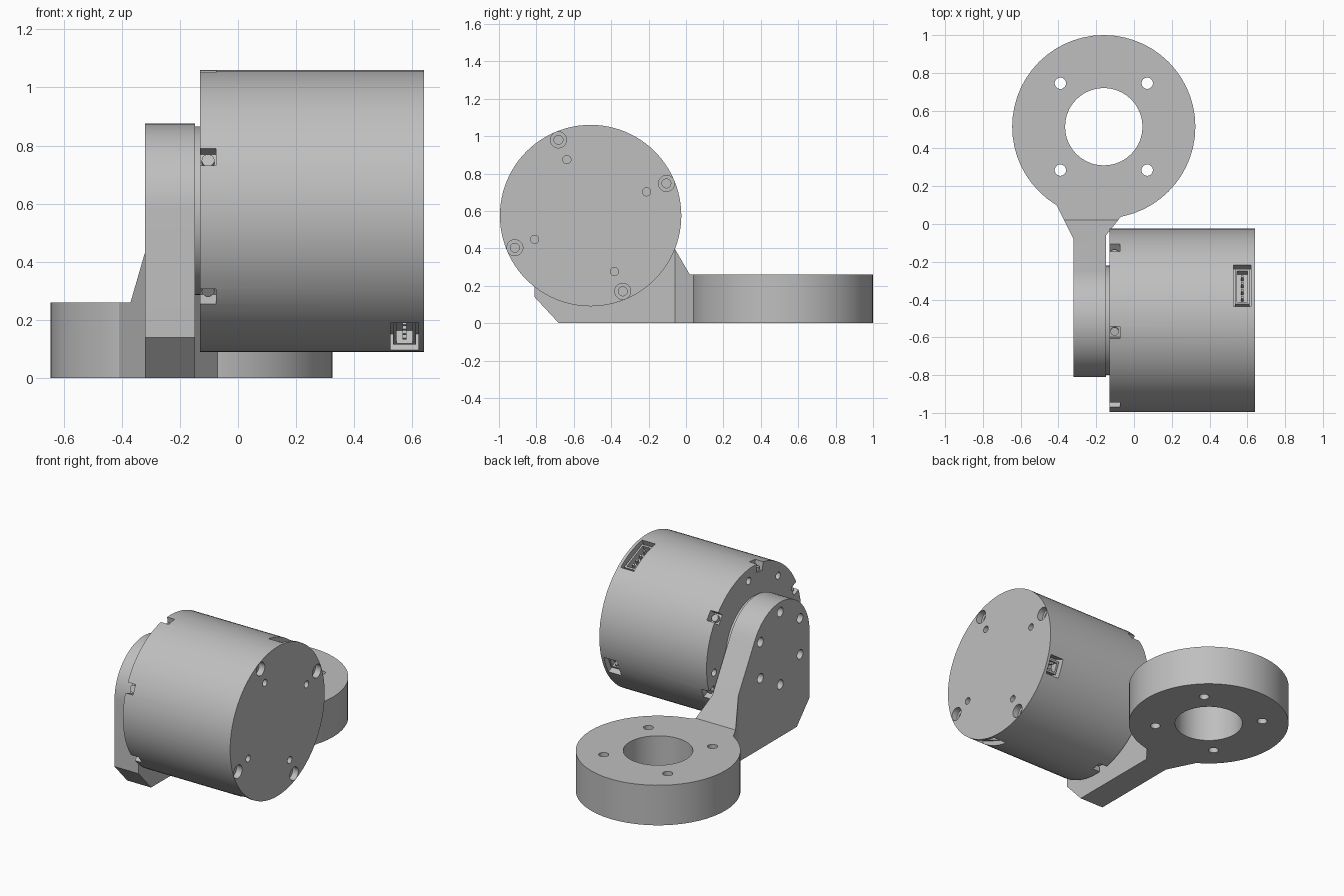
import bpy, bmesh
from math import radians, cos, sin
from mathutils import Matrix, Vector

old = bpy.data.objects.get("Cube")
if old:
    bpy.data.objects.remove(old, do_unlink=True)

# One plain grey for the whole assembly
grey = bpy.data.materials.new("machined_grey")
grey.use_nodes = True
grey.diffuse_color = (0.52, 0.52, 0.52, 1)
grey.node_tree.nodes["Principled BSDF"].inputs["Base Color"].default_value = (0.52, 0.52, 0.52, 1)

AXIS = Vector((0, -0.51, 0.575))          # motor axis, running along x
BODY_R, X0, X1 = 0.485, -0.13, 0.64
RING = Vector((-0.16, 0.515, 0.13))
TO_X = Matrix.Rotation(radians(90), 4, 'Y')
TO_Y = Matrix.Rotation(radians(90), 4, 'X')


def polar(angle, x=0, r=0):
    """Frame on the motor: local y points outwards at the angle, x along the axis."""
    return (Matrix.Translation(AXIS) @ Matrix.Rotation(radians(angle), 4, 'X')
            @ Matrix.Translation((x, r, 0)))


def cyl(bm, matrix, r, depth, seg=24):
    bmesh.ops.create_cone(bm, cap_ends=True, segments=seg, radius1=r, radius2=r,
                          depth=depth, matrix=matrix)


def box(bm, matrix, size):
    bmesh.ops.create_cube(bm, size=1, matrix=matrix @ Matrix.Diagonal((*size, 1)))


def prism(bm, points, offset):
    face = bm.faces.new([bm.verts.new(p) for p in points])
    out = bmesh.ops.extrude_face_region(bm, geom=[face], use_keep_orig=True)
    bmesh.ops.translate(bm, vec=offset,
                        verts=[v for v in out["geom"] if isinstance(v, bmesh.types.BMVert)])


def make(name, build):
    bm = bmesh.new()
    build(bm)
    bmesh.ops.recalc_face_normals(bm, faces=bm.faces)
    mesh = bpy.data.meshes.new(name)
    bm.to_mesh(mesh)
    bm.free()
    mesh.materials.append(grey)
    ob = bpy.data.objects.new(name, mesh)
    bpy.context.collection.objects.link(ob)
    return ob


def select(ob):
    bpy.ops.object.select_all(action='DESELECT')
    ob.select_set(True)
    bpy.context.view_layer.objects.active = ob


def boolean(ob, build, operation='DIFFERENCE'):
    tool = make("cutter", build)
    tool.hide_render = True
    mod = ob.modifiers.new("cut", 'BOOLEAN')
    mod.operation, mod.solver, mod.object = operation, 'EXACT', tool
    select(ob)
    bpy.ops.object.modifier_apply(modifier=mod.name)
    bpy.data.objects.remove(tool, do_unlink=True)


def smooth(ob):
    select(ob)
    bpy.ops.object.shade_smooth_by_angle(angle=radians(25))


# Bracket: side profile of the arm, trimmed by its tapering plan
def arm_side(bm):
    arc = [(AXIS.y + 0.3 * cos(radians(a)), AXIS.z + 0.3 * sin(radians(a)))
           for a in range(30, 181, 6)]
    outline = [(-0.68, 0), (0.2, 0), (0.2, 0.26), (0.02, 0.26)] + arc + [(-0.81, 0.14)]
    prism(bm, [(-0.6, y, z) for y, z in outline], (1, 0, 0))


def arm_plan(bm):
    outline = [(-0.32, -0.9), (-0.148, -0.9), (-0.148, -0.06), (-0.07, 0.038),
               (-0.05, 0.3), (-0.3, 0.3), (-0.41, 0.1), (-0.32, -0.08)]
    prism(bm, [(x, y, -0.1) for x, y in outline], (0, 0, 1.2))


def bracket_holes(bm):
    cyl(bm, Matrix.Translation(RING), 0.205, 1, 40)
    for sx in (-1, 1):
        for sy in (-1, 1):
            cyl(bm, Matrix.Translation(RING + Vector((sx, sy, 0)) * 0.23), 0.03, 1)
    for k in range(6):
        cyl(bm, polar(30 + 60 * k, -0.24, 0.235) @ TO_X, 0.03, 0.3)


bracket = make("bracket", arm_side)
boolean(bracket, arm_plan, 'INTERSECT')
boolean(bracket, lambda bm: cyl(bm, Matrix.Translation(RING), 0.485, 0.26, 56), 'UNION')
boolean(bracket, bracket_holes)
smooth(bracket)

# Output boss between the bracket and the motor
boss = make("output_boss", lambda bm: cyl(bm, polar(0, -0.138) @ TO_X, 0.29, 0.022, 48))
smooth(boss)

# Motor body with end holes, rim notches and connector pockets
END_ANGLES = [23 + 90 * k for k in range(4)]
NOTCH_ANGLES = [37.5 + 60 * k for k in range(6)]
CONNECTORS = [(67, 0.24), (247, 0.24), (337, 0.12)]   # angle, width
PORT_X = 0.573


def recesses(bm):
    for a in END_ANGLES:
        cyl(bm, polar(a, X1, 0.44) @ TO_X, 0.043, 0.08)
        cyl(bm, polar(a, X1, 0.325) @ TO_X, 0.022, 0.1)
    for a in NOTCH_ANGLES:
        box(bm, polar(a, X0, 0.48), (0.11, 0.1, 0.064))
    for a in (82.5, 127.5, 172.5, 262.5, 352.5):
        cyl(bm, polar(a, X0, 0.41) @ TO_X, 0.023, 0.1)
    for a, width in CONNECTORS:
        box(bm, polar(a, PORT_X, 0.48), (0.095, 0.14, width))


def screw_bores(bm):
    for a in END_ANGLES:
        cyl(bm, polar(a, X1 - 0.04, 0.44) @ TO_X, 0.024, 0.06)


motor = make("motor_body",
             lambda bm: cyl(bm, polar(0, (X0 + X1) / 2) @ TO_X, BODY_R, X1 - X0, 96))
boolean(motor, recesses)
boolean(motor, screw_bores)
smooth(motor)


# Small screws sitting in the rim notches
def screws(bm):
    for a in NOTCH_ANGLES:
        cyl(bm, polar(a, -0.103, 0.44) @ TO_Y, 0.022, 0.03, 20)


smooth(make("notch_screws", screws))


# Connector sockets: a walled shell with a row of pins
def sockets(bm):
    for a, width in CONNECTORS:
        w = width - 0.05
        for s in (-1, 1):
            box(bm, polar(a, PORT_X + s * 0.033, 0.432), (0.012, 0.05, w))
            box(bm, polar(a, PORT_X, 0.432) @ Matrix.Translation((0, 0, s * w / 2)),
                (0.078, 0.05, 0.012))
        count = round(w / 0.045)
        for k in range(count):
            offset = (k + 0.5 - count / 2) * 0.04
            box(bm, polar(a, PORT_X, 0.43) @ Matrix.Translation((0, 0, offset)),
                (0.014, 0.045, 0.014))


make("connector_sockets", sockets)
